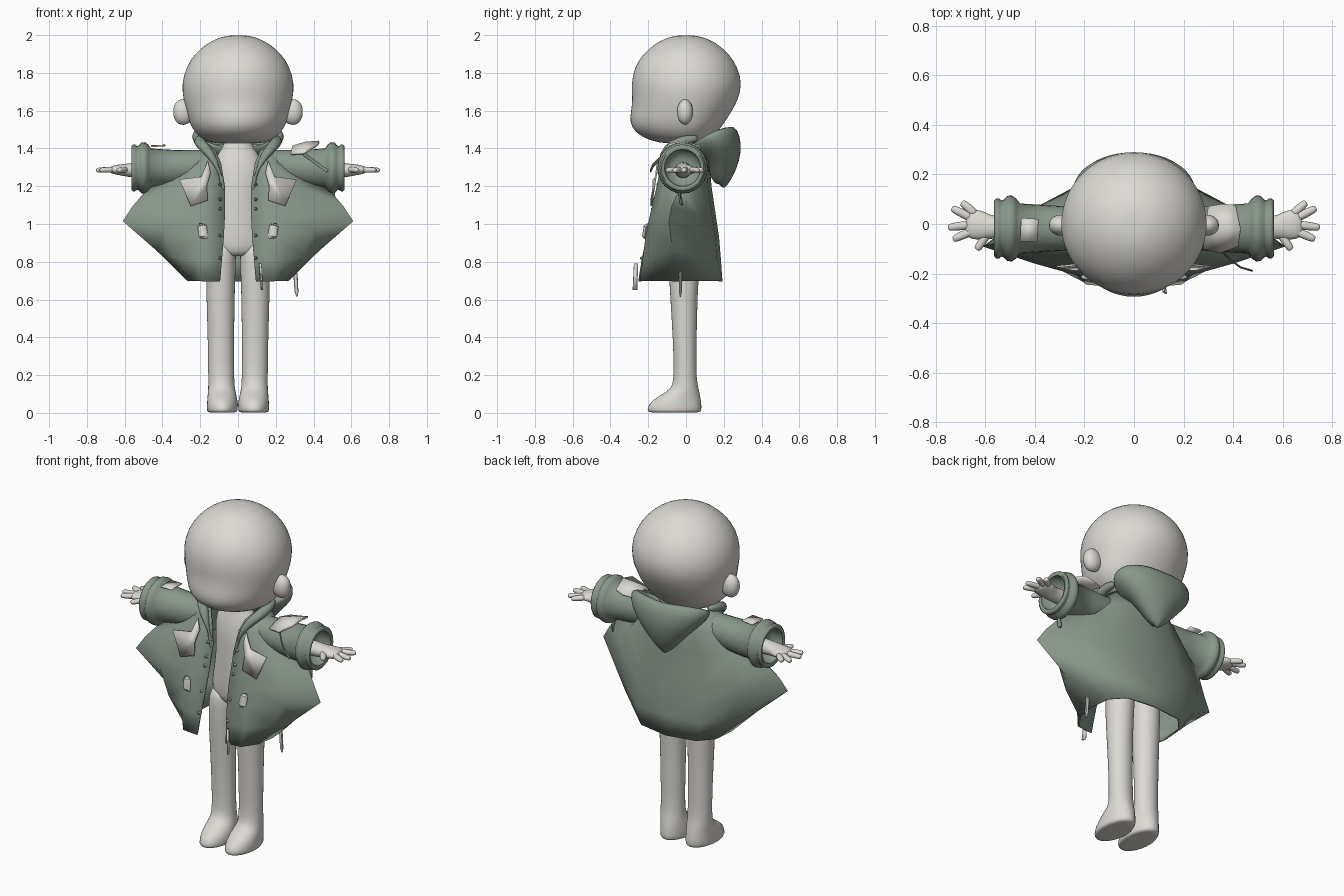
import bpy, math
from mathutils import Vector


def material(name, color):
    m = bpy.data.materials.new(name)
    m.diffuse_color = (*color, 1)
    return m


PALE = material("warm pale grey", (0.72, 0.70, 0.66))
GREEN = material("sage green", (0.25, 0.31, 0.255))


def build(name, verts, faces, mat, mirror=False, thick=0, subdiv=0, angle=40):
    me = bpy.data.meshes.new(name)
    me.from_pydata([tuple(v) for v in verts], [], faces)
    me.materials.append(mat)
    me.shade_smooth()
    me.set_sharp_from_angle(angle=math.radians(angle))
    ob = bpy.data.objects.new(name, me)
    bpy.context.collection.objects.link(ob)
    if mirror:
        ob.modifiers.new("mirror", 'MIRROR')
    if thick:
        s = ob.modifiers.new("thickness", 'SOLIDIFY')
        s.thickness, s.offset = thick, 0
    if subdiv:
        s = ob.modifiers.new("smooth", 'SUBSURF')
        s.levels = s.render_levels = subdiv
    return ob


def loft(name, rings, mat, caps=True, **kw):
    """Skin closed rings of equal point count."""
    n = len(rings[0])
    verts = [p for r in rings for p in r]
    faces = [(k * n + i, k * n + (i + 1) % n, (k + 1) * n + (i + 1) % n, (k + 1) * n + i)
             for k in range(len(rings) - 1) for i in range(n)]
    if caps:
        for base, flip in ((0, True), ((len(rings) - 1) * n, False)):
            c = sum((Vector(verts[base + i]) for i in range(n)), Vector()) / n
            verts.append(c)
            for i in range(n):
                a, b = base + i, base + (i + 1) % n
                faces.append((b, a, len(verts) - 1) if flip else (a, b, len(verts) - 1))
    return build(name, verts, faces, mat, **kw)


def flat_ring(z, cx, cy, rx, ry, n=16):
    return [(cx + rx * math.cos(2 * math.pi * i / n), cy + ry * math.sin(2 * math.pi * i / n), z)
            for i in range(n)]


def tube(name, path, radii, mat, n=10, **kw):
    """Tapered tube; each radius is a (side, up) pair."""
    pts = [Vector(p) for p in path]
    rings = []
    for k, p in enumerate(pts):
        d = (pts[min(k + 1, len(pts) - 1)] - pts[max(k - 1, 0)]).normalized()
        ref = Vector((0, 0, 1)) if abs(d.z) < 0.9 else Vector((0, 1, 0))
        side = d.cross(ref).normalized()
        up = side.cross(d)
        a, b = radii[k]
        rings.append([p + side * a * math.cos(2 * math.pi * i / n)
                      + up * -b * math.sin(2 * math.pi * i / n) for i in range(n)])
    return loft(name, rings, mat, **kw)


def plate(name, pts, mat, **kw):
    return build(name, pts, [tuple(range(len(pts)))], mat, thick=0.008, **kw)


def sheet(name, rows, mat, **kw):
    n = len(rows[0])
    faces = [(k * n + i, k * n + i + 1, (k + 1) * n + i + 1, (k + 1) * n + i)
             for k in range(len(rows) - 1) for i in range(n - 1)]
    return build(name, [p for r in rows for p in r], faces, mat, **kw)


# head: stacked rings with a flatter face and full cheeks
head = [(1.426, .11, -.10, .07), (1.438, .175, -.19, .12), (1.485, .232, -.275, .165),
        (1.54, .26, -.30, .208), (1.60, .275, -.292, .245), (1.66, .291, -.284, .278),
        (1.74, .30, -.292, .299), (1.83, .277, -.275, .276), (1.90, .231, -.228, .23),
        (1.95, .173, -.171, .172), (1.982, .115, -.113, .114), (1.998, .055, -.054, .055)]
rings = []
for z, rx, yf, yb in head:
    ring = []
    for i in range(32):
        a = 2 * math.pi * i / 32
        s = math.sin(a)
        ring.append((rx * math.cos(a), s * (yb if s > 0 else -yf), z))
    rings.append(ring)
loft("head", rings, PALE, subdiv=1, angle=180)

# ears
tube("ear", [(.24, -.005, 1.592), (.262, -.005, 1.592), (.285, -.005, 1.592), (.312, -.005, 1.594),
             (.333, -.005, 1.594), (.342, -.005, 1.594)],
     [(.03, .045), (.041, .062), (.044, .071), (.043, .068), (.03, .048), (.014, .022)], PALE, n=16,
     mirror=True, subdiv=1, angle=180)

# torso and neck
loft("torso", [flat_ring(*r) for r in (
    (.83, 0, -.01, .12, .07), (.88, 0, -.01, .16, .088), (.97, 0, -.01, .15, .09),
    (1.12, 0, -.015, .12, .085), (1.25, 0, -.015, .13, .085), (1.35, 0, -.01, .13, .07),
    (1.40, 0, 0, .08, .058), (1.48, 0, 0, .062, .056))], PALE, subdiv=1, angle=180)

# legs running into rounded feet with flat soles
loft("leg_and_foot", [flat_ring(*r) for r in (
    (.001, .083, -.062, .076, .136), (.01, .083, -.062, .084, .148), (.05, .083, -.058, .083, .143),
    (.09, .084, -.035, .079, .112), (.125, .087, -.006, .072, .076), (.17, .089, -.004, .07, .06),
    (.35, .09, -.006, .07, .062), (.65, .093, -.012, .077, .075), (.80, .09, -.01, .081, .086),
    (.90, .082, -.01, .074, .084))], PALE, mirror=True, subdiv=1, angle=180)

# forearms, palms and fingers
tube("hand", [(.40, -.015, 1.285), (.55, -.015, 1.285), (.585, -.012, 1.285), (.625, -.005, 1.287),
              (.66, .002, 1.287), (.678, .004, 1.287)],
     [(.05, .048), (.046, .042), (.05, .036), (.064, .03), (.06, .024), (.045, .015)], PALE,
     n=12, mirror=True, subdiv=1, angle=180)
for k, (a, b) in enumerate((((.64, .04), (.695, .088)), ((.65, .022), (.735, .064)),
                            ((.65, -.002), (.75, -.014)), ((.645, -.025), (.73, -.062)),
                            ((.585, -.03), (.635, -.104)))):
    p, q = Vector((*a, 1.288)), Vector((*b, 1.285))
    tube("thumb" if k == 4 else f"finger_{k + 1}", [p, p.lerp(q, .5), p.lerp(q, .93), q],
         [(.02, .018), (.019, .017), (.017, .015), (.01, .009)], PALE, n=8,
         mirror=True, subdiv=1, angle=180)

# open coat, each row from the front edge round the side wing to the back centre;
# the wing folds back in to a narrow level hem
coat = [
    [(.115, -.09, 1.38), (.145, -.06, 1.415), (.17, -.03, 1.42), (.18, 0, 1.42), (.16, .05, 1.42),
     (.09, .09, 1.42), (0, .10, 1.42)],
    [(.09, -.115, 1.32), (.15, -.125, 1.33), (.21, -.105, 1.32), (.25, -.01, 1.30), (.22, .07, 1.32),
     (.12, .115, 1.32), (0, .12, 1.32)],
    [(.07, -.135, 1.2), (.18, -.15, 1.2), (.33, -.11, 1.2), (.47, -.03, 1.19), (.33, .055, 1.2),
     (.18, .11, 1.2), (0, .13, 1.2)],
    [(.07, -.18, 1.03), (.20, -.19, 1.03), (.38, -.15, 1.05), (.555, -.075, 1.09),
     (.38, .06, 1.05), (.2, .135, 1.03), (0, .155, 1.03)],
    [(.075, -.205, .93), (.20, -.21, .93), (.40, -.155, .97), (.605, -.09, 1.015),
     (.39, .065, .96), (.20, .15, .93), (0, .17, .93)],
    [(.085, -.23, .81), (.21, -.225, .81), (.34, -.16, .83), (.425, -.07, .86),
     (.34, .08, .83), (.21, .16, .81), (0, .18, .81)],
    [(.095, -.248, .695), (.19, -.24, .697), (.245, -.16, .70), (.262, -.05, .70),
     (.25, .08, .70), (.18, .16, .70), (0, .188, .695)]]
sheet("coat_body", coat, GREEN, mirror=True, thick=.01, angle=50)

# sleeves ending in two rolled cuffs with a hollow opening
sleeve = [(.13, .085), (.22, .088), (.34, .095), (.46, .103), (.476, .124), (.492, .136), (.512, .134),
          (.526, .118), (.536, .116), (.545, .124), (.556, .124), (.564, .114), (.558, .098),
          (.50, .09), (.48, .05)]
rings = [[(x, -.018 + r * .98 * math.cos(2 * math.pi * i / 24),
           1.297 + .015 * max(0, (.3 - x) / .17) + r * math.sin(2 * math.pi * i / 24))
          for i in range(24)] for x, r in sleeve]
loft("sleeve", rings, GREEN, mirror=True, angle=60)

# hood hanging behind: inner hollow, open rim, then the outer pouch to its tip
hood = [(.03, 1.37, .12, 1.34, .10), (.02, 1.39, .18, 1.44, .17), (.015, 1.40, .235, 1.52, .235),
        (.02, 1.37, .275, 1.505, .255), (.05, 1.34, .297, 1.42, .225), (.09, 1.32, .285, 1.33, .17),
        (.12, 1.27, .245, 1.235, .105), (.15, 1.21, .20, 1.175, .045)]
rings = []
for yf, zf, yb, zb, w in hood:
    rings.append([(w * math.cos(a), (yf + yb) / 2 + (yb - yf) / 2 * math.sin(a),
                   (zf + zb) / 2 + (zb - zf) / 2 * math.sin(a) + .03 * abs(math.cos(a)))
                  for a in (2 * math.pi * i / 20 for i in range(20))])
loft("hood", rings, GREEN, subdiv=1, angle=180)

# collar folds from the hood down the front edges
tube("collar_fold", [(.19, .06, 1.455), (.215, -.03, 1.44), (.17, -.10, 1.40), (.118, -.13, 1.33),
                     (.087, -.14, 1.24), (.077, -.14, 1.17)],
     [(.025, .022), (.034, .032), (.034, .03), (.025, .02), (.016, .012), (.006, .006)], GREEN,
     n=8, mirror=True, subdiv=1, angle=180)

# front edge buttons
for k, z in enumerate((1.21, 1.13, 1.08, .94, .82)):
    y = -.145 - (1.2 - z) * .22
    tube(f"button_{k + 1}", [(.094, y + .01, z), (.094, y - .008, z), (.094, y - .014, z)],
         [(.009, .009), (.009, .009), (.004, .004)], GREEN, n=8, mirror=True)

# pale chest flaps
plate("chest_flap", [(.16, -.15, 1.335), (.195, -.16, 1.25), (.31, -.172, 1.235), (.25, -.183, 1.095),
                     (.16, -.185, 1.125), (.165, -.172, 1.2), (.145, -.155, 1.27)], PALE, mirror=True)

# toggle tags
tube("toggle_tag", [(.18, -.215, .925), (.182, -.22, .935), (.19, -.212, .99), (.193, -.203, 1.0)],
     [(.018, .006), (.024, .012), (.024, .012), (.018, .006)], PALE, n=8, mirror=True)

# shoulder patches on each arm
plate("right_arm_patch", [(-.46, -.07, 1.412), (-.39, -.072, 1.414), (-.385, .02, 1.416),
                          (-.455, .025, 1.414)], PALE)
sheet("left_arm_patch", [[(.28, -.10, 1.37), (.29, -.02, 1.41), (.30, .07, 1.39)],
                         [(.35, -.115, 1.375), (.36, -.02, 1.43), (.36, .08, 1.395)],
                         [(.42, -.09, 1.42), (.43, -.02, 1.435), (.41, .075, 1.41)]], PALE, thick=.012)

# loose straps
tube("arm_strap", [(.35, -.105, 1.37), (.39, -.145, 1.34), (.43, -.175, 1.31), (.475, -.188, 1.28)],
     [(.004, .01)] * 4, GREEN, n=6)
plate("cuff_strap", [(.485, -.04, 1.2), (.515, -.04, 1.2), (.51, -.03, 1.11), (.498, -.02, 1.10)], GREEN)
plate("front_hem_strap", [(.115, -.255, .79), (.12, -.275, .79), (.13, -.282, .65), (.125, -.258, .65)],
      PALE)
tube("side_hem_strap", [(.30, -.03, .78), (.305, -.03, .72), (.31, -.03, .64), (.312, -.03, .615)],
     [(.009, .007), (.011, .008), (.01, .008), (.003, .003)], PALE, n=8)
